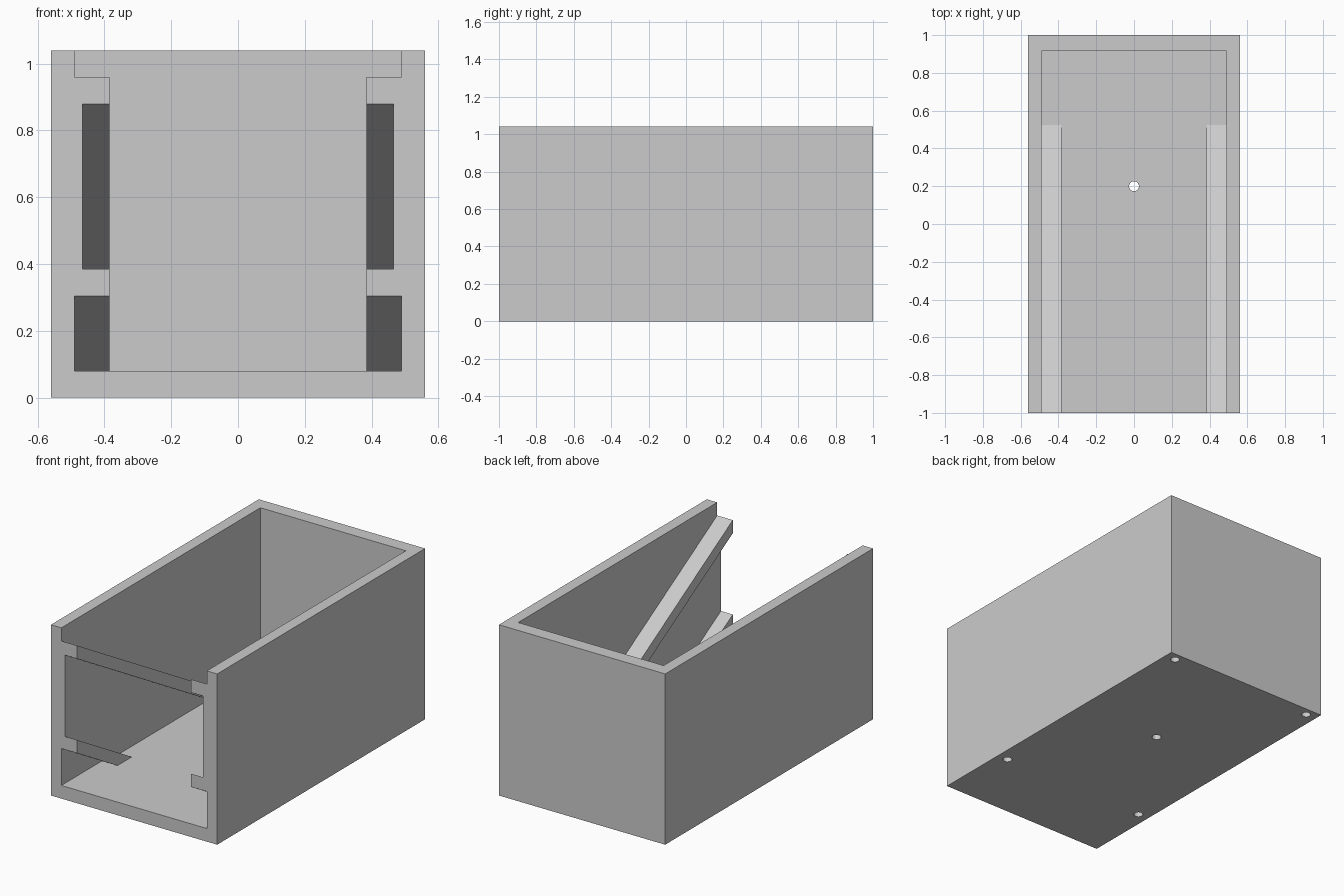
import bpy, bmesh, math
from mathutils import Vector

cube = bpy.data.objects.get("Cube")
if cube:
    bpy.data.objects.remove(cube, do_unlink=True)

W, L, H = 0.56, 1.0, 1.04          # half width, half length, height
WALL, FLOOR, BACK = 0.49, 0.08, 0.915
RAIL, GROOVE = 0.385, 0.465        # inner faces of rails and groove
SLOPE = math.tan(math.radians(30))

grey = bpy.data.materials.new("plain grey")
grey.use_nodes = True
colour = (0.6, 0.6, 0.6, 1)
grey.diffuse_color = colour
grey.node_tree.nodes["Principled BSDF"].inputs["Base Color"].default_value = colour


def add_object(name, bm):
    bmesh.ops.recalc_face_normals(bm, faces=bm.faces[:])
    mesh = bpy.data.meshes.new(name)
    bm.to_mesh(mesh)
    bm.free()
    mesh.materials.append(grey)
    obj = bpy.data.objects.new(name, mesh)
    bpy.context.scene.collection.objects.link(obj)
    return obj


def box(name, lo, hi):
    lo, hi = Vector(lo), Vector(hi)
    bm = bmesh.new()
    bmesh.ops.create_cube(bm, size=1)
    bmesh.ops.scale(bm, vec=hi - lo, verts=bm.verts)
    bmesh.ops.translate(bm, vec=(lo + hi) / 2, verts=bm.verts)
    return add_object(name, bm)


def peg(name, x, y, bottom, top, radius=0.026):
    bm = bmesh.new()
    bmesh.ops.create_cone(bm, cap_ends=True, segments=32, radius1=radius,
                          radius2=radius, depth=top - bottom)
    bmesh.ops.translate(bm, vec=(x, y, (bottom + top) / 2), verts=bm.verts)
    return add_object(name, bm)


def guide(name, side):
    # Grooved profile swept down the slope, trimmed just inside the floor
    hidden = WALL + 0.03
    profile = [(hidden, 0.305), (RAIL, 0.305), (RAIL, 0.385), (GROOVE, 0.385),
               (GROOVE, 0.88), (RAIL, 0.88), (RAIL, 0.96), (hidden, 0.96)]
    bm = bmesh.new()
    face = bm.faces.new([bm.verts.new((side * x, -L, z)) for x, z in profile])
    swept = bmesh.ops.extrude_face_region(bm, geom=[face], use_keep_orig=True)
    verts = [v for v in swept["geom"] if isinstance(v, bmesh.types.BMVert)]
    run = 1.8
    bmesh.ops.translate(bm, vec=(0, run, -run * SLOPE), verts=verts)
    cut = bmesh.ops.bisect_plane(bm, geom=bm.verts[:] + bm.edges[:] + bm.faces[:],
                                 plane_co=(0, 0, FLOOR / 2), plane_no=(0, 0, 1),
                                 clear_inner=True)
    edges = [e for e in cut["geom_cut"] if isinstance(e, bmesh.types.BMEdge)]
    bmesh.ops.holes_fill(bm, edges=edges)
    return add_object(name, bm)


def combine(target, tool, operation):
    tool.hide_render = True
    mod = target.modifiers.new(tool.name, "BOOLEAN")
    mod.operation, mod.solver, mod.object = operation, "EXACT", tool
    bpy.context.view_layer.objects.active = target
    bpy.ops.object.modifier_apply(modifier=mod.name)
    bpy.data.objects.remove(tool, do_unlink=True)


# Open-topped, open-fronted tray
body = box("sloped_rail_box", (-W, -L, 0), (W, L, H))
combine(body, box("cavity", (-WALL, -L - 1, FLOOR), (WALL, BACK, H + 1)), "DIFFERENCE")

# Sloping grooved guides on both side walls
for side, label in ((1, "left"), (-1, "right")):
    combine(body, guide(label + "_guide", side), "UNION")

# Through hole in the floor and four blind holes underneath
combine(body, peg("floor_hole", 0, 0.2, -0.1, FLOOR + 0.1), "DIFFERENCE")
for x in (-0.49, 0.49):
    for y in (-0.545, 0.95):
        combine(body, peg("blind_hole", x, y, -0.1, 0.06), "DIFFERENCE")
